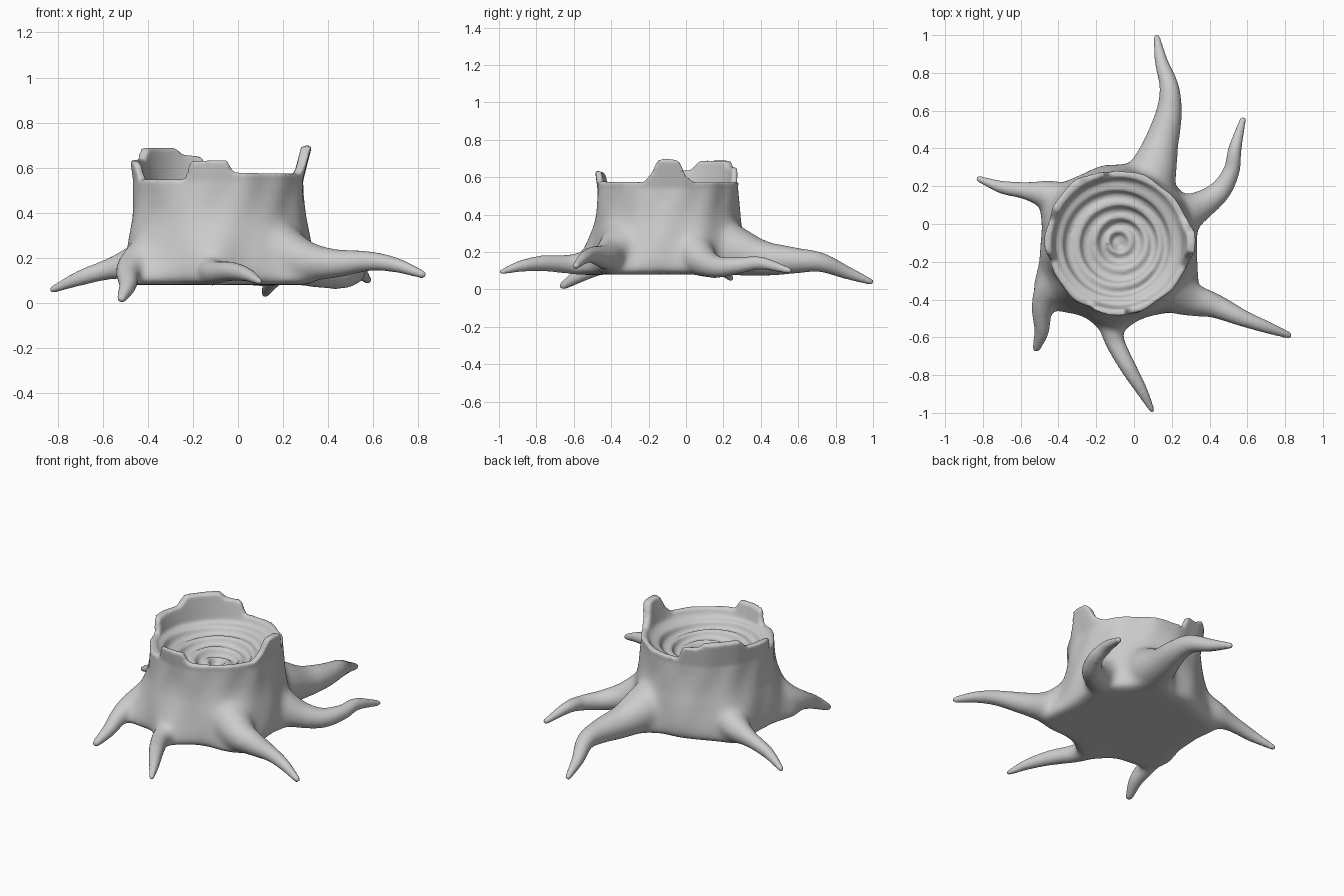
import bpy, bmesh, math
from mathutils import Vector

if "Cube" in bpy.data.objects:
    bpy.data.objects.remove(bpy.data.objects["Cube"])

CX, CY = -0.083, -0.098
SEG = 144

# Broken rim height by angle (degrees, z)
RIM = [(0, .70), (9, .69), (14, .61), (22, .575), (98, .575), (102, .65), (117, .66),
       (122, .69), (152, .69), (160, .64), (189, .63), (195, .55), (246, .55), (250, .63),
       (275, .635), (280, .58), (340, .575), (347, .62), (352, .69), (360, .705)]
# Root flares on the trunk (degrees, strength, width in degrees)
FLARES = [(146, .08, 15), (217, .14, 20), (266, .10, 16), (322, .13, 20), (25, .06, 15), (66, .12, 14)]
# Outer profile (z, radius)
BARK = [(.08, .33), (.082, .37), (.095, .40), (.13, .41), (.18, .41), (.24, .405), (.30, .398),
        (.36, .388), (.42, .382), (.48, .378), (.54, .376)]
# Inside: terraced growth rings (radius, z)
RINGS = [(.335, .545), (.325, .53), (.285, .52), (.272, .485), (.25, .475), (.225, .49), (.205, .485),
         (.195, .455), (.165, .445), (.145, .46), (.125, .455), (.11, .425), (.085, .415),
         (.065, .435), (.05, .43), (.035, .40), (.005, .395)]
# Roots: x, y, z, radius along the path
ROOTS = [
    [(-.30, .08, .22, .13), (-.45, .15, .18, .085), (-.57, .175, .15, .05), (-.70, .195, .11, .034), (-.825, .24, .058, .016)],
    [(-.32, -.25, .23, .15), (-.45, -.36, .17, .085), (-.487, -.46, .13, .056), (-.487, -.56, .08, .042), (-.517, -.66, .018, .021)],
    [(-.08, -.36, .20, .13), (-.11, -.50, .15, .078), (-.11, -.60, .135, .058), (-.03, -.76, .14, .043), (.04, -.88, .125, .031), (.098, -.99, .093, .014)],
    [(.12, -.30, .25, .16), (.28, -.39, .19, .10), (.42, -.43, .175, .067), (.58, -.50, .185, .044), (.70, -.545, .168, .033), (.822, -.59, .125, .018)],
    [(.20, .02, .22, .13), (.34, .09, .15, .085), (.45, .17, .12, .06), (.515, .28, .128, .044), (.535, .40, .14, .035), (.577, .555, .10, .017)],
    [(.04, .12, .26, .16), (.10, .28, .20, .13), (.142, .42, .165, .095), (.183, .58, .155, .07), (.187, .72, .145, .052), (.145, .86, .09, .035), (.12, .99, .04, .017)],
]


def lerp_table(table, x):
    for (a, va), (b, vb) in zip(table, table[1:]):
        if a <= x <= b:
            return va + (vb - va) * (x - a) / (b - a)
    return table[-1][1]


def loft(bm, rings):
    loops = [[bm.verts.new(p) for p in ring] for ring in rings]
    for a, b in zip(loops, loops[1:]):
        for i in range(len(a)):
            j = (i + 1) % len(a)
            bm.faces.new((a[i], a[j], b[j], b[i]))
    bm.faces.new(list(reversed(loops[0])))
    bm.faces.new(loops[-1])


def polar(t, r, z):
    return (CX + r * math.cos(t), CY + r * math.sin(t), z)


def bump(t, c, w):
    return math.exp(-(((math.degrees(t) - c + 180) % 360 - 180) / w) ** 2)


def bark_radius(t, z, r):
    k = max(0, 1 - (z - .08) / .36) ** 1.8
    flare = sum(s * bump(t, c, w) for c, s, w in FLARES)
    return r + k * flare + .004 * math.sin(7 * t + 9 * z) + .003 * math.sin(13 * t - 14 * z)


def spline(p, n=7):
    # smooth path through the given points
    v = [Vector(q) for q in p]
    v = [2 * v[0] - v[1]] + v + [2 * v[-1] - v[-2]]
    out = []
    for i in range(1, len(v) - 2):
        a, b, c, d = v[i - 1:i + 3]
        for s in range(n):
            t = s / n
            out.append(.5 * (2 * b + (c - a) * t + (2 * a - 5 * b + 4 * c - d) * t * t + (3 * b - a - 3 * c + d) * t ** 3))
    return out + [v[-2]]


bm = bmesh.new()
angles = [2 * math.pi * i / SEG for i in range(SEG)]
tops = [lerp_table(RIM, math.degrees(t)) for t in angles]

# Trunk: bark, ragged rim, hollow with rings
rings = [[polar(t, bark_radius(t, z, r), z) for t in angles] for z, r in BARK]
for f in (.5, 1):
    rings.append([polar(t, bark_radius(t, .54, .376) + .17 * f * max(0, h - .56) + .02 * f * bump(t, 0, 14), .54 + f * (h - .54))
                  for t, h in zip(angles, tops)])
rings.append([polar(t, .345 + .14 * max(0, h - .56) - .012 * bump(t, 140, 30), h - .003) for t, h in zip(angles, tops)])
for r, z in RINGS:
    wob = .012 * min(1, r / .1) * (r < .33)
    rings.append([polar(t, r + wob * math.sin(t + r * 14), z + .006 * math.sin(2 * t + r * 20)) for t in angles])
loft(bm, rings)

# Roots: tapered tubes, rounded at the tip
for root in ROOTS:
    path = spline([p[:3] for p in root])
    rad = [v.x for v in spline([(p[3], 0, 0) for p in root])]
    tip = (path[-1] - path[-2]).normalized() * rad[-1]
    path.append(path[-1] + tip * .7)
    rad.append(rad[-1] * .6)
    sections = []
    for i, c in enumerate(path):
        tan = (path[min(i + 1, len(path) - 1)] - path[max(i - 1, 0)]).normalized()
        side = tan.cross(Vector((0, 0, 1))).normalized()
        up = side.cross(tan)
        sections.append([c + rad[i] * (side * math.cos(a) + up * math.sin(a))
                         for a in [2 * math.pi * k / 20 for k in range(20)]])
    loft(bm, sections)

# Fuse everything into one skin
bmesh.ops.recalc_face_normals(bm, faces=bm.faces)
raw = bpy.data.meshes.new("raw")
bm.to_mesh(raw)
bm.free()
stump = bpy.data.objects.new("tree_stump", raw)
bpy.context.collection.objects.link(stump)
mod = stump.modifiers.new("fuse", 'REMESH')
mod.mode = 'VOXEL'
mod.voxel_size = .01
mod.use_smooth_shade = True
fused = bpy.data.meshes.new_from_object(stump.evaluated_get(bpy.context.evaluated_depsgraph_get()))
stump.modifiers.clear()
stump.data = fused
bpy.data.meshes.remove(raw)

# Soften: strongly where roots meet the trunk, lightly on rim, rings and root tips
group = stump.vertex_groups.new(name="root_joints")
for v in fused.vertices:
    r = math.hypot(v.co.x - CX, v.co.y - CY)
    w = min(1, max(0, (.46 - v.co.z) / .1)) * min(1, max(0, (.66 - r) / .15))
    if w > 0 and not (r < .3 and v.co.z > .2):
        group.add([v.index], w, 'REPLACE')
for name, count, vg in (("soften_all", 5, ""), ("soften_joints", 60, "root_joints")):
    mod = stump.modifiers.new(name, 'SMOOTH')
    mod.factor = .5
    mod.iterations = count
    mod.vertex_group = vg
